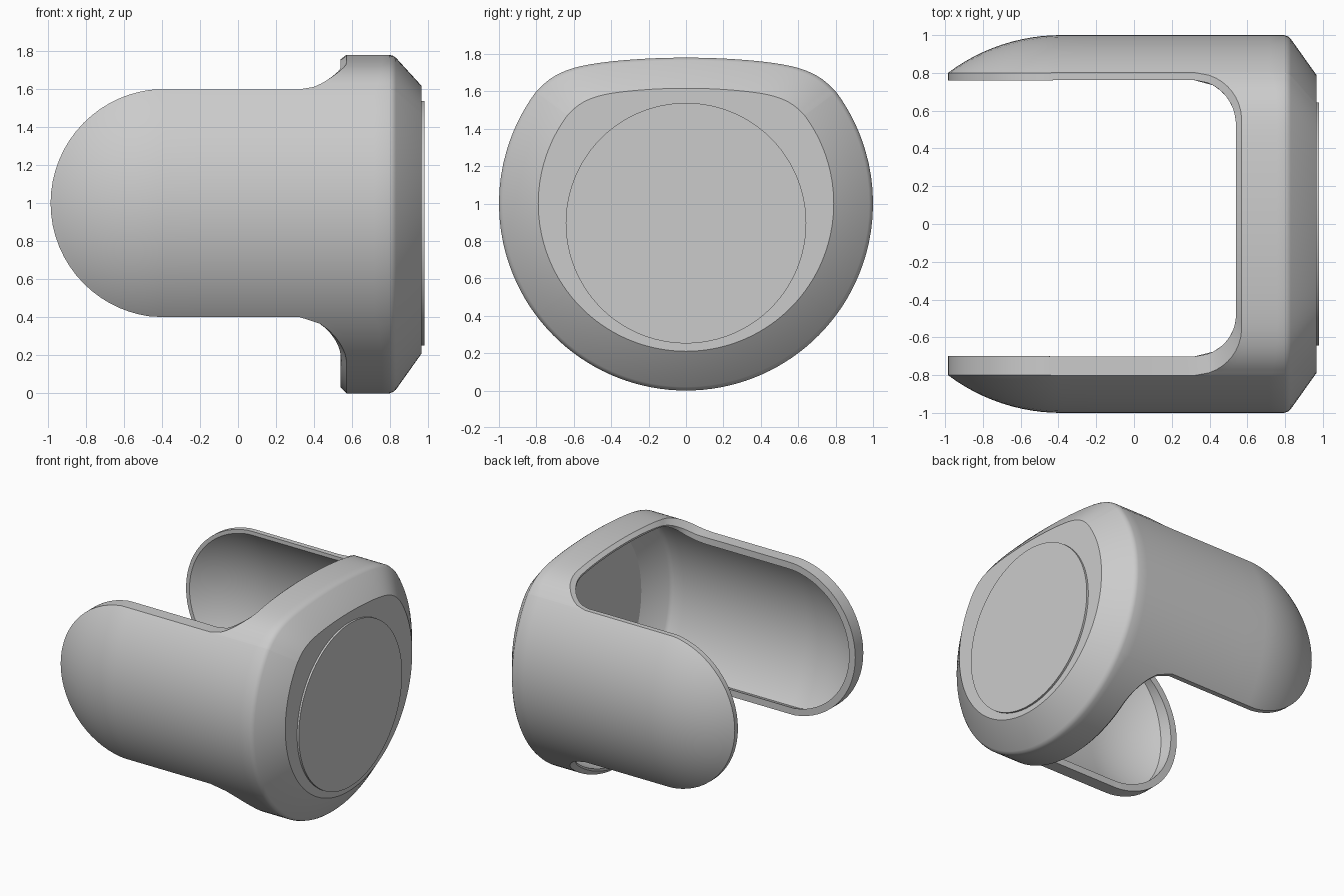
import bpy, bmesh, math
from mathutils import Matrix

if "Cube" in bpy.data.objects:
    bpy.data.objects.remove(bpy.data.objects["Cube"])

DOME_X = -0.385     # centre of the rounded arm ends
CUT_Y = 0.8         # half width of the slot between the arms
FIL = 0.25          # slot corner radius
SLOT_X = 0.57       # back wall of the slot
CZ = 1.0            # axis height
WALL = 0.05         # wall thickness


def cross_section():
    """Closed (y, z) loop with flags: two arm arcs, round bottom, flattened top."""
    a0 = math.atan(0.745)
    n = 32
    arm = [math.atan(0.745 * math.sin(math.pi * (0.5 - i / n))) for i in range(n + 1)]
    pts = [(math.cos(a), math.sin(a), True) for a in arm]
    nb = 40
    for i in range(1, nb):
        a = -a0 - (math.pi - 2 * a0) * i / nb
        pts.append((math.cos(a), math.sin(a), False))
    pts += [(-math.cos(a), math.sin(a), True) for a in reversed(arm)]
    for i in range(1, nb):
        t = -math.cos(math.pi * (0.06 + 0.88 * i / nb)) / math.cos(math.pi * 0.06)
        pts.append((CUT_Y * t, 0.78 - 0.08 * t * t - 0.104 * t ** 8, False))
    return pts


def slot_edge(y):
    d = max(0.0, abs(y) - (CUT_Y - FIL))
    return SLOT_X - FIL + math.sqrt(max(0.0, FIL * FIL - d * d))


def column(bm, y, z, is_arm):
    """Vertices along one lengthwise line, front face first."""
    xc = SLOT_X - FIL if is_arm else slot_edge(y)
    line = [(0.965, 0.79), (0.83, 0.98), (0.815, 0.993), (0.795, 1.0)]
    line += [(0.795 + (xc - 0.795) * i / 6, 1.0) for i in range(1, 7)]
    if is_arm:
        line += [(xc + (DOME_X - xc) * i / 4, 1.0) for i in range(1, 5)]
        end = math.acos(min(1.0, CUT_Y / abs(y)))
        for i in range(1, 13):
            f = end * i / 12
            line.append((DOME_X - math.sin(f), math.cos(f)))
    return [bm.verts.new((x, y * s, CZ + z * s)) for x, s in line]


def ramp(x):
    return min(1.0, max(0.0, (x - 0.3) / 0.27))


def lip_point(co):
    """Middle line of the rim, stepped into the slot (deeper on the -y arm)."""
    s = ramp(co.x)
    k = 1 - 0.03 * s
    return (co.x - 0.03 * s, co.y * (0.95 if co.y > 0 else 0.875), CZ + (co.z - CZ) * k)


def inner_point(co, on_rim):
    """Point on the inside of the wall."""
    x = co.x - 0.03 * ramp(co.x)
    if co.x < DOME_X:
        x = DOME_X + (co.x - DOME_X) * (1 - WALL)
    if co.x > 0.9:
        x = co.x - WALL
    y, z = co.y * (1 - WALL), (co.z - CZ) * (1 - WALL)
    if on_rim and co.y < -0.5:
        # flat band level with the deeper lip
        w = min(1.0, (-co.y - 0.5) / 0.25)
        y += (co.y * 0.875 - y) * w
        z += ((co.z - CZ) * 0.91 - z) * w
        if co.x < DOME_X:
            x = DOME_X + (co.x - DOME_X) * 0.91
    return (x, y, CZ + z)


def finish(bm, name):
    bmesh.ops.recalc_face_normals(bm, faces=bm.faces)
    me = bpy.data.meshes.new(name)
    bm.to_mesh(me)
    bm.free()
    ob = bpy.data.objects.new(name, me)
    bpy.context.collection.objects.link(ob)
    bpy.ops.object.select_all(action='DESELECT')
    ob.select_set(True)
    bpy.context.view_layer.objects.active = ob
    bpy.ops.object.shade_smooth_by_angle(angle=math.radians(25))
    return ob


# Outer skin: head plus two round-ended arms
bm = bmesh.new()
cols = [column(bm, *p) for p in cross_section()]
for i, a in enumerate(cols):
    b = cols[(i + 1) % len(cols)]
    for j in range(min(len(a), len(b)) - 1):
        bm.faces.new((a[j], b[j], b[j + 1], a[j + 1]))
bm.faces.new([c[0] for c in cols])
bmesh.ops.remove_doubles(bm, verts=bm.verts, dist=0.0005)

# Inner skin and stepped rim
outer_faces = list(bm.faces)
rim_edges = [e for e in bm.edges if e.is_boundary]
rim_verts = {v for e in rim_edges for v in e.verts}
inner = {v: bm.verts.new(inner_point(v.co, v in rim_verts)) for v in list(bm.verts)}
lip = {v: bm.verts.new(lip_point(v.co)) for v in rim_verts}
for f in outer_faces:
    bm.faces.new([inner[v] for v in reversed(f.verts)])
for e in rim_edges:
    p, q = e.verts
    bm.faces.new((p, q, lip[q], lip[p]))
    bm.faces.new((lip[p], lip[q], inner[q], inner[p]))
finish(bm, "clip_shell")

# Thin round plate on the head
bm = bmesh.new()
bmesh.ops.create_cone(bm, cap_ends=True, segments=96, radius1=0.643, radius2=0.643, depth=0.03,
                      matrix=Matrix.Translation((0.965, 0, 0.895)) @ Matrix.Rotation(math.pi / 2, 4, 'Y'))
finish(bm, "front_disc")
